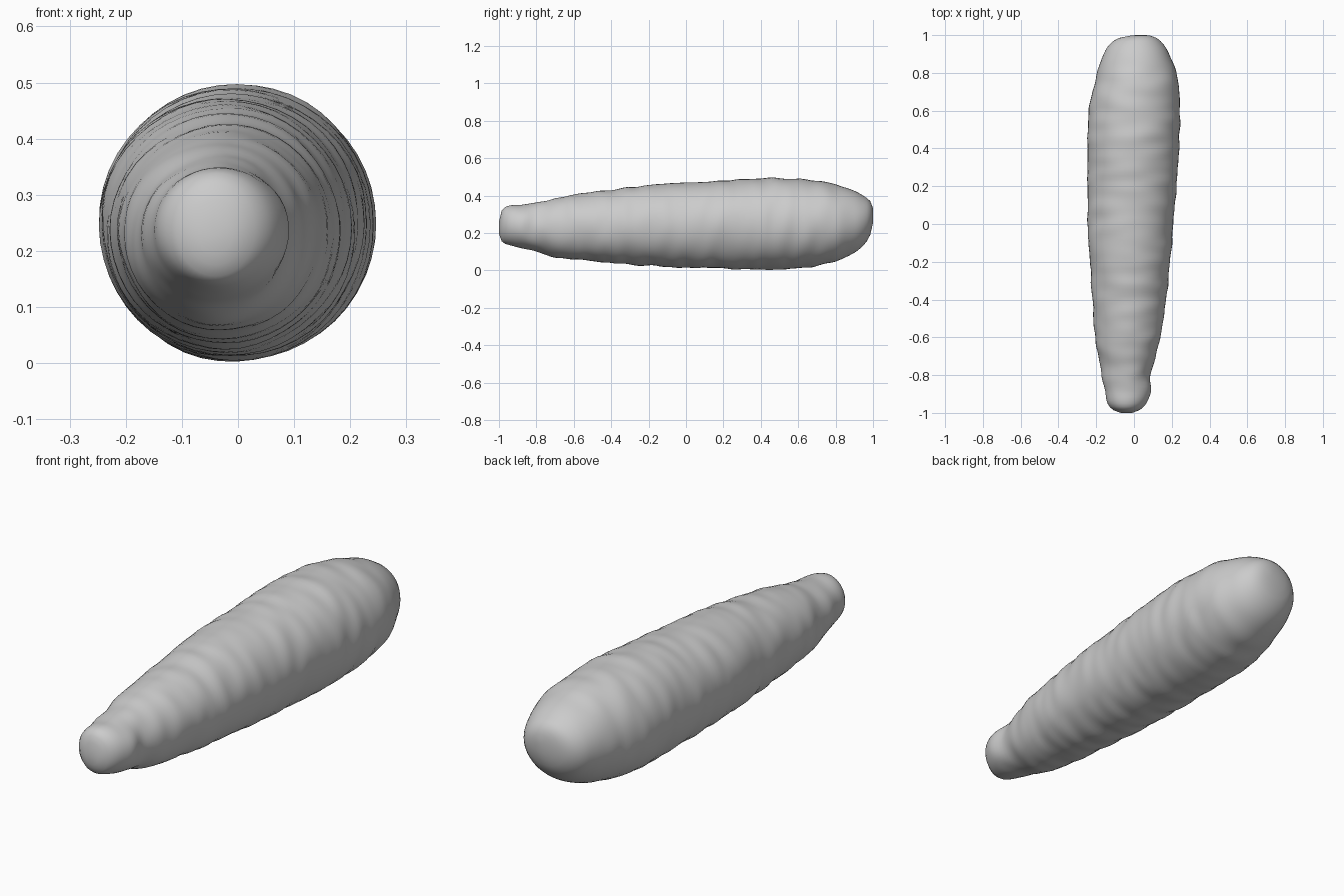
import bpy, bmesh, math
from mathutils import Vector, noise

if "Cube" in bpy.data.objects:
    bpy.data.objects.remove(bpy.data.objects["Cube"])

# Outline stations: y, left x, right x, bottom z, top z
STATIONS = [
    (-1.00, -0.07, -0.01, 0.195, 0.26),
    (-0.985, -0.11, 0.03, 0.155, 0.32),
    (-0.95, -0.14, 0.065, 0.137, 0.345),
    (-0.88, -0.155, 0.09, 0.12, 0.35),
    (-0.80, -0.17, 0.086, 0.10, 0.362),
    (-0.70, -0.19, 0.115, 0.07, 0.385),
    (-0.60, -0.205, 0.14, 0.06, 0.405),
    (-0.40, -0.22, 0.17, 0.04, 0.43),
    (-0.20, -0.235, 0.19, 0.025, 0.455),
    (0.00, -0.245, 0.21, 0.015, 0.47),
    (0.20, -0.245, 0.225, 0.01, 0.48),
    (0.40, -0.245, 0.24, 0.003, 0.494),
    (0.60, -0.24, 0.243, 0.01, 0.49),
    (0.70, -0.22, 0.24, 0.025, 0.48),
    (0.80, -0.195, 0.225, 0.05, 0.46),
    (0.90, -0.16, 0.187, 0.095, 0.425),
    (0.95, -0.13, 0.157, 0.135, 0.398),
    (0.985, -0.08, 0.12, 0.19, 0.37),
    (0.999, -0.01, 0.08, 0.25, 0.335),
]
SIDES = 48


def resample(st, step=0.018):
    """Smooth (monotone in y) subdivision of the stations."""
    n = len(st)

    def slope(i, k):
        a, b = st[max(i - 1, 0)], st[min(i + 1, n - 1)]
        return (b[k] - a[k]) / (b[0] - a[0])

    out = []
    for i in range(n - 1):
        a, b = st[i], st[i + 1]
        h = b[0] - a[0]
        m = max(2, round(h / step))
        for j in range(m):
            t = j / m
            row = [a[0] + h * t]
            for k in range(1, 5):
                if i in (0, n - 2):
                    row.append(a[k] + (b[k] - a[k]) * t)
                    continue
                t2, t3 = t * t, t ** 3
                row.append((2*t3 - 3*t2 + 1) * a[k] + (t3 - 2*t2 + t) * h * slope(i, k)
                           + (3*t2 - 2*t3) * b[k] + (t3 - t2) * h * slope(i + 1, k))
            out.append(row)
    out.append(list(st[-1]))
    return out


# Tapered root body with shallow growth ridges around it
bm = bmesh.new()
rings = []
for y, xl, xr, zb, zt in resample(STATIONS):
    cx, cz, rx, rz = (xl + xr) / 2, (zb + zt) / 2, (xr - xl) / 2, (zt - zb) / 2
    fade = min(1.0, max(0.0, (0.95 - abs(y)) / 0.15))
    ring = []
    for i in range(SIDES):
        a = math.tau * i / SIDES
        c, s = math.cos(a), math.sin(a)
        bump = noise.noise(Vector((c * 1.2, y * 14, s * 1.2))) * 0.007 * fade
        ring.append(bm.verts.new((cx + c * (rx + bump), y, max(0.0, cz + s * (rz + bump)))))
    rings.append(ring)
for r0, r1 in zip(rings, rings[1:]):
    for i in range(SIDES):
        j = (i + 1) % SIDES
        bm.faces.new((r0[i], r0[j], r1[j], r1[i]))

# Rounded-off ends
for ring, y in ((rings[0], -1.0), (rings[-1], 1.0)):
    mid = sum((v.co for v in ring), Vector()) / SIDES
    pole = bm.verts.new((mid.x, y, mid.z))
    for i in range(SIDES):
        bm.faces.new((ring[i], ring[(i + 1) % SIDES], pole))
bmesh.ops.recalc_face_normals(bm, faces=bm.faces)
for f in bm.faces:
    f.smooth = True

mesh = bpy.data.meshes.new("root_body")
bm.to_mesh(mesh)
bm.free()
body = bpy.data.objects.new("root_body", mesh)
bpy.context.collection.objects.link(body)
